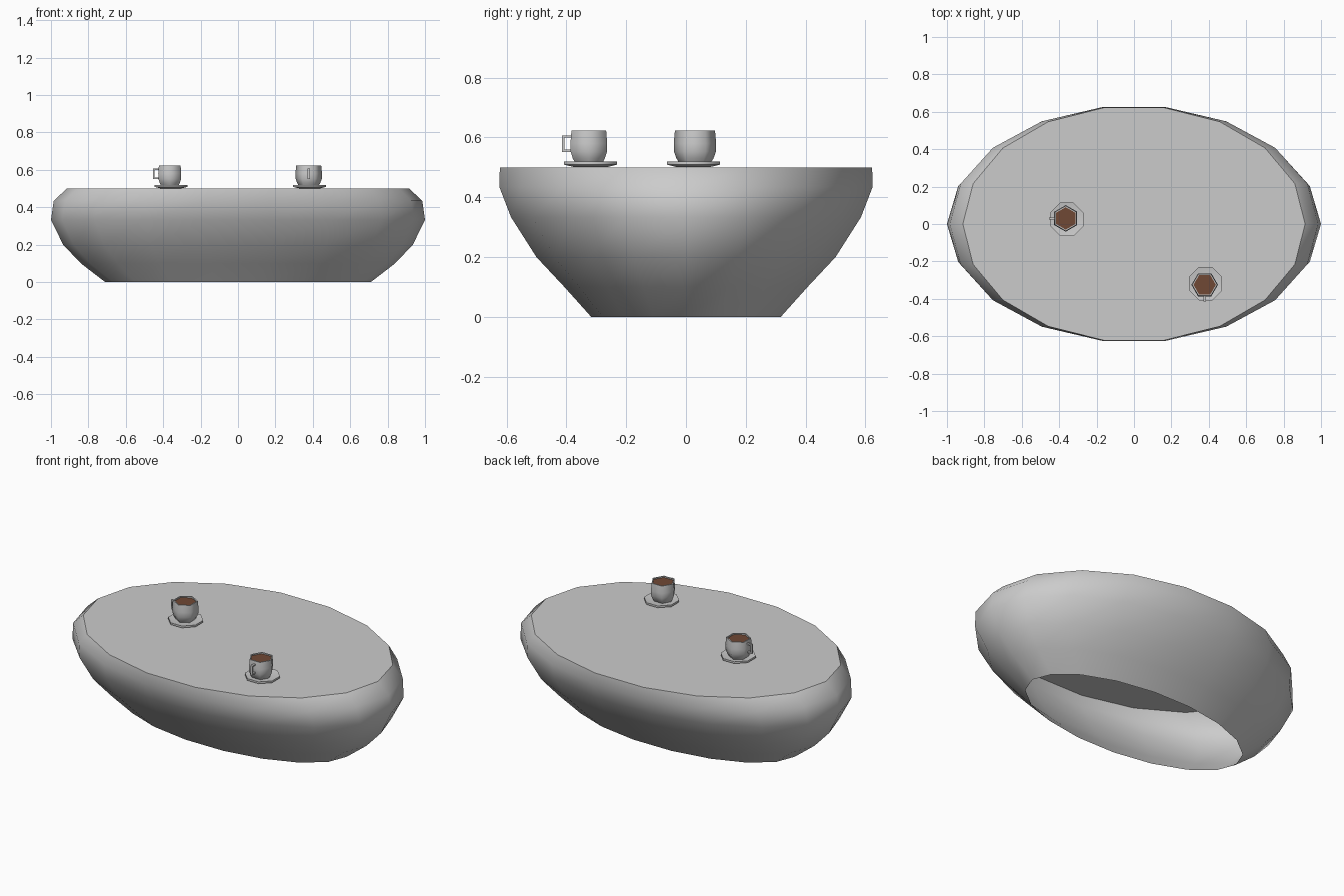
import bpy, bmesh, math
from mathutils import Matrix, Vector

if "Cube" in bpy.data.objects:
    bpy.data.objects.remove(bpy.data.objects["Cube"])


def material(name, rgb):
    m = bpy.data.materials.new(name)
    m.diffuse_color = (*rgb, 1)
    m.use_nodes = True
    m.node_tree.nodes["Principled BSDF"].inputs["Base Color"].default_value = m.diffuse_color
    return m


GREY = material("light grey", (0.6, 0.6, 0.6))
COFFEE = material("coffee brown", (0.16, 0.065, 0.035))


def loft(name, profile, sides, mat, phase=0.0, cap_start=False, cap_end=False,
         loc=(0, 0, 0), turn=0.0):
    """Stack elliptical rings (rx, ry, z) into a skin with optional caps."""
    bm = bmesh.new()
    rings = []
    for rx, ry, z in profile:
        angles = [phase + 2 * math.pi * i / sides for i in range(sides)]
        rings.append([bm.verts.new((rx * math.cos(a), ry * math.sin(a), z)) for a in angles])
    for a, b in zip(rings, rings[1:]):
        for i in range(sides):
            j = (i + 1) % sides
            bm.faces.new((a[i], a[j], b[j], b[i]))
    if cap_start:
        bm.faces.new(rings[0][::-1])
    if cap_end:
        bm.faces.new(rings[-1])
    return finish(name, bm, mat, loc, turn)


def finish(name, bm, mat, loc, turn, angle=61):
    bm.transform(Matrix.Translation(loc) @ Matrix.Rotation(turn, 4, 'Z'))
    me = bpy.data.meshes.new(name)
    bm.to_mesh(me)
    bm.free()
    me.materials.append(mat)
    ob = bpy.data.objects.new(name, me)
    bpy.context.collection.objects.link(ob)
    bpy.ops.object.select_all(action='DESELECT')
    ob.select_set(True)
    bpy.context.view_layer.objects.active = ob
    bpy.ops.object.shade_smooth_by_angle(angle=math.radians(angle))
    return ob


# Table: hollow pebble-shaped shell, open underneath, flat top
table = loft("table_body",
             [(0.71, 0.322, 0), (0.84, 0.413, 0.1), (0.935, 0.508, 0.2),
              (1.0, 0.594, 0.333), (0.985, 0.634, 0.435), (0.915, 0.632, 0.5)],
             18, GREY, cap_end=True)
# Keep the rim of the flat top crisp
top_z = 0.499
for e in table.data.edges:
    if all(table.data.vertices[v].co.z > top_z for v in e.vertices):
        e.use_edge_sharp = True


def handle(name, loc, turn):
    """Square handle of three bars, pointing to local -x."""
    bm = bmesh.new()
    for c, s in (((-0.086, 0, 0.579), (0.008, 0.012, 0.056)),
                 ((-0.071, 0, 0.603), (0.030, 0.012, 0.008)),
                 ((-0.071, 0, 0.555), (0.030, 0.012, 0.008))):
        bmesh.ops.create_cube(bm, size=1, matrix=Matrix.Translation(c) @ Matrix.Diagonal((*s, 1)))
    finish(name, bm, GREY, loc, turn, 30)


def round_profile(points):
    return [(r, r, z) for r, z in points]


# Two coffee cups on saucers, the second turned a quarter
for tag, x, y, turn in (("left", -0.365, 0.03, 0.0), ("right", 0.378, -0.325, math.pi / 2)):
    # the saucer sits slightly off the cup's axis
    off = Matrix.Rotation(turn, 3, 'Z') @ Vector((0.006, -0.005, 0))
    loft(tag + "_saucer",
         round_profile([(0.06, 0.501), (0.096, 0.509), (0.096, 0.520), (0.06, 0.514)]),
         8, GREY, math.pi / 8, True, True, (x + off.x, y + off.y, 0), turn)
    loft(tag + "_cup",
         round_profile([(0.052, 0.514), (0.062, 0.530), (0.070, 0.552), (0.071, 0.58),
                        (0.067, 0.623), (0.060, 0.623), (0.060, 0.612)]),
         6, GREY, math.pi / 2, True, False, (x, y, 0), turn)
    loft(tag + "_coffee", round_profile([(0.060, 0.612), (0.060, 0.616)]),
         6, COFFEE, math.pi / 2, False, True, (x, y, 0), turn)
    handle(tag + "_handle", (x, y, 0), turn)
